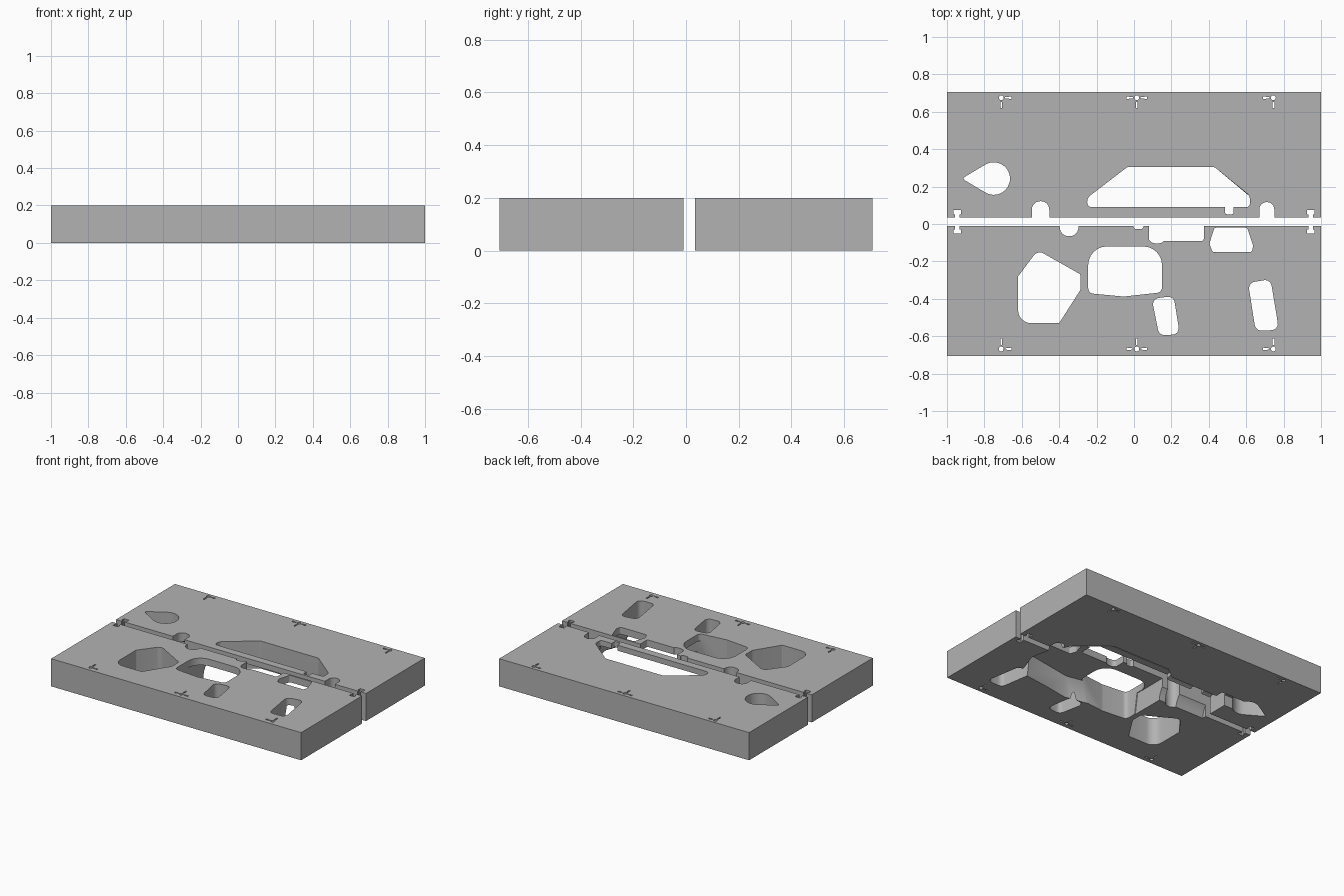
import bpy, bmesh, math
from mathutils import Vector

if "Cube" in bpy.data.objects:
    bpy.data.objects.remove(bpy.data.objects["Cube"])

grey = bpy.data.materials.new("plain grey")
grey.diffuse_color = (0.45, 0.45, 0.45, 1)
grey.use_nodes = True
grey.node_tree.nodes["Principled BSDF"].inputs["Base Color"].default_value = grey.diffuse_color
T = 0.2  # plate thickness


def rounded(pts, r, n=6):
    """Round each corner of a polygon; r is one radius or one per corner."""
    pts = [Vector(p) for p in pts]
    rs = r if isinstance(r, (list, tuple)) else [r] * len(pts)
    out = []
    for i, p in enumerate(pts):
        a, b = pts[i - 1] - p, pts[(i + 1) % len(pts)] - p
        if rs[i] == 0:
            out.append(p)
            continue
        half = a.angle(b) / 2
        t = min(rs[i] / math.tan(half), a.length * 0.49, b.length * 0.49)
        q = t * math.tan(half)
        c = p + (a.normalized() + b.normalized()).normalized() * (q / math.sin(half))
        s, e = p + a.normalized() * t - c, p + b.normalized() * t - c
        ang = s.angle_signed(e)
        for k in range(n + 1):
            th = -ang * k / n
            out.append(c + Vector((s.x * math.cos(th) - s.y * math.sin(th),
                                   s.x * math.sin(th) + s.y * math.cos(th))))
    return out


def prism(name, bottom, z0, z1, top=None):
    """Solid between two outlines with equal point counts."""
    bm = bmesh.new()
    lo = [bm.verts.new((p[0], p[1], z0)) for p in bottom]
    hi = [bm.verts.new((p[0], p[1], z1)) for p in (top or bottom)]
    bm.faces.new(lo[::-1])
    bm.faces.new(hi)
    for i in range(len(lo)):
        j = (i + 1) % len(lo)
        bm.faces.new((lo[i], lo[j], hi[j], hi[i]))
    bmesh.ops.recalc_face_normals(bm, faces=bm.faces)
    me = bpy.data.meshes.new(name)
    bm.to_mesh(me)
    bm.free()
    ob = bpy.data.objects.new(name, me)
    bpy.context.collection.objects.link(ob)
    me.materials.append(grey)
    return ob


def rect(x0, x1, y0, y1):
    return [(x0, y0), (x1, y0), (x1, y1), (x0, y1)]


def through(pts):
    return prism("cutter", pts, -0.1, T + 0.1)


def circle(x, y, r, n=16):
    return [(x + r * math.cos(math.tau * k / n), y + r * math.sin(math.tau * k / n)) for k in range(n)]


def marks(y, s):
    """Registration marks along an outer edge; s points to the plate middle."""
    cuts = []
    for x, sides in ((-0.71, (1,)), (0.015, (-1, 1)), (0.745, (-1,))):
        cuts.append(through(circle(x, y, 0.013)))
        cuts.append(through(rect(x - 0.005, x + 0.005, *sorted((y + s * 0.022, y + s * 0.055)))))
        for d in sides:
            cuts.append(through([(x + d * 0.02, y - 0.003), (x + d * 0.055, y - 0.007),
                                 (x + d * 0.055, y + 0.007), (x + d * 0.02, y + 0.003)]))
    return cuts


def key_slots(y_in, s, stem, head):
    """T-shaped locking slots at both ends of the split line."""
    cuts = []
    for x in (-0.945, 0.945):
        h = 0.012
        w = 0.02
        pts = [(x - h, y_in - s * 0.02), (x + h, y_in - s * 0.02), (x + h, stem), (x + w, stem),
               (x + w, head), (x - w, head), (x - w, stem), (x - h, stem)]
        cuts.append(through(pts))
    return cuts


def cavity(bottom, top, height):
    return prism("cutter", bottom, -0.1, height, top)


def carve(plate, cutters):
    for c in cutters:
        c.hide_render = True
        m = plate.modifiers.new("cut", 'BOOLEAN')
        m.operation, m.solver, m.object = 'DIFFERENCE', 'EXACT', c
    dg = bpy.context.evaluated_depsgraph_get()
    me = bpy.data.meshes.new_from_object(plate.evaluated_get(dg))
    plate.modifiers.clear()
    plate.data = me
    for c in cutters:
        bpy.data.objects.remove(c)
    me.materials.clear()
    me.materials.append(grey)
    bpy.ops.object.select_all(action='DESELECT')
    plate.select_set(True)
    bpy.context.view_layer.objects.active = plate
    bpy.ops.object.shade_smooth_by_angle(angle=math.radians(30))


def channel():
    """Round-topped channel in the underside, running along x."""
    prof = [(0.1 + 0.14 * math.cos(math.pi * k / 16), 0.14 * math.sin(math.pi * k / 16)) for k in range(17)]
    prof = [(0.24, -0.1)] + prof + [(-0.04, -0.1)]
    ob = prism("cutter", prof, -0.62, -0.1)
    for v in ob.data.vertices:
        y, z, x = v.co
        v.co = (x, y, z)
    return ob


# Back plate
back = prism("back_plate", rect(-1, 1, 0.035, 0.707), 0, T)
cuts = marks(0.675, -1) + key_slots(0.035, 1, 0.052, 0.075)
# wide tapered window with its small notch
cuts.append(through(rounded([(-0.25, 0.09), (0.62, 0.09), (0.62, 0.15), (0.43, 0.305),
                             (-0.035, 0.305), (-0.25, 0.14)], [0.03, 0.02, 0.04, 0.03, 0.03, 0.04])))
cuts.append(through(rounded(rect(0.487, 0.532, 0.052, 0.12), [0.01, 0.01, 0, 0])))
# teardrop window
drop = [(-0.75 + 0.087 * math.cos(a), 0.243 + 0.087 * math.sin(a))
        for a in [math.radians(-122 + 244 * k / 24) for k in range(25)]]
cuts.append(through(drop + [(-0.905, 0.252), (-0.912, 0.243), (-0.905, 0.234)]))
# rounded notches on the split line
cuts.append(through(rounded(rect(-0.546, -0.453, 0.0, 0.122), [0, 0, 0.045, 0.045])))
cuts.append(through(rounded(rect(0.67, 0.75, 0.0, 0.117), [0, 0, 0.039, 0.039])))
# hollow underside
cuts.append(cavity([(-0.25, 0.0), (0.72, 0.0), (0.66, 0.13), (0.43, 0.31), (-0.035, 0.31), (-0.25, 0.15)],
                   [(-0.25, 0.0), (0.66, 0.0), (0.62, 0.12), (0.43, 0.3), (-0.035, 0.3), (-0.25, 0.14)], 0.16))
cuts.append(channel())
cuts.append(cavity(rect(-0.72, -0.5, 0.18, 0.3), rect(-0.72, -0.5, 0.18, 0.3), 0.08))
carve(back, cuts)

# Front plate
front = prism("front_plate", rect(-1, 1, -0.707, -0.01), 0, T)
cuts = marks(-0.668, 1) + key_slots(-0.01, -1, -0.03, -0.05)
# five windows: angled, big rounded, small wedge and two slanted
cuts.append(through(rounded([(-0.62, -0.53), (-0.40, -0.53), (-0.285, -0.35), (-0.285, -0.27),
                             (-0.515, -0.14), (-0.62, -0.28)], [0.07, 0.01, 0.01, 0.02, 0.04, 0.01])))
cuts.append(through(rounded([(-0.245, -0.37), (-0.055, -0.388), (0.15, -0.365), (0.15, -0.12),
                             (-0.245, -0.12)], [0.03, 0.02, 0.03, 0.1, 0.1])))
cuts.append(through(rounded([(0.42, -0.15), (0.63, -0.15), (0.637, -0.115), (0.605, -0.02),
                             (0.43, -0.02), (0.403, -0.105)], 0.012)))
cuts.append(through(rounded([(0.134, -0.595), (0.245, -0.59), (0.212, -0.385), (0.095, -0.4)], 0.035)))
cuts.append(through(rounded([(0.65, -0.57), (0.775, -0.567), (0.73, -0.295), (0.61, -0.315)], 0.035)))
# notches on the split line
cuts.append(through(rounded(rect(-0.397, -0.297, -0.065, 0.03), [0.049, 0.049, 0, 0])))
cuts.append(through(rounded(rect(-0.002, 0.05, -0.026, 0.02), [0.012, 0.012, 0, 0])))
cuts.append(through(rounded(rect(0.08, 0.373, -0.09, 0.02), [0.01, 0.01, 0, 0])))
cuts.append(through(rounded(rect(0.081, 0.165, -0.103, -0.02), [0.03, 0.03, 0, 0])))
# hollow underside
cuts.append(cavity([(-0.25, 0.02), (-0.25, -0.3), (0.1, -0.39), (0.25, -0.42), (0.7, -0.36), (0.78, -0.15), (0.74, 0.02)],
                   [(-0.25, 0.02), (-0.25, -0.26), (0.1, -0.36), (0.25, -0.39), (0.66, -0.32), (0.7, -0.15), (0.67, 0.02)], 0.15))
cuts.append(channel())
carve(front, cuts)
